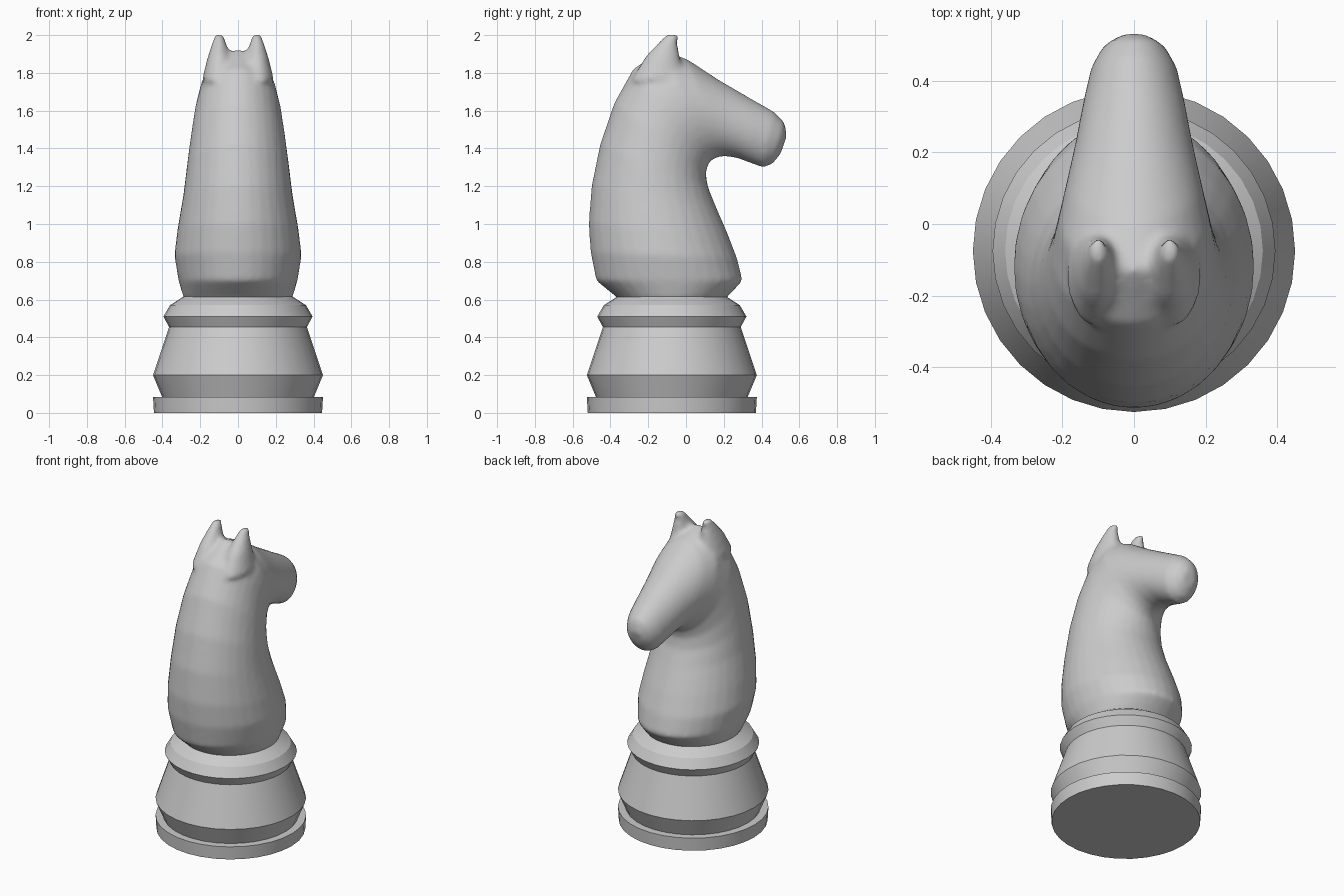
import bpy, bmesh, math
from mathutils import Vector

cube = bpy.data.objects.get("Cube")
if cube:
    bpy.data.objects.remove(cube, do_unlink=True)

grey = bpy.data.materials.new("light grey")
grey.use_nodes = True
grey.diffuse_color = (0.6, 0.6, 0.6, 1)
grey.node_tree.nodes["Principled BSDF"].inputs["Base Color"].default_value = (0.6, 0.6, 0.6, 1)


def finish(name, bm, angle):
    bmesh.ops.recalc_face_normals(bm, faces=bm.faces)
    mesh = bpy.data.meshes.new(name)
    bm.to_mesh(mesh)
    bm.free()
    mesh.materials.append(grey)
    ob = bpy.data.objects.new(name, mesh)
    bpy.context.collection.objects.link(ob)
    bpy.ops.object.select_all(action="DESELECT")
    ob.select_set(True)
    bpy.context.view_layer.objects.active = ob
    bpy.ops.object.shade_smooth_by_angle(angle=math.radians(angle))
    return ob


def loft(bm, rings):
    """Skin a list of point rings and close both ends."""
    loops = [[bm.verts.new(p) for p in ring] for ring in rings]
    n = len(loops[0])
    for a, b in zip(loops, loops[1:]):
        for i in range(n):
            j = (i + 1) % n
            bm.faces.new((a[i], a[j], b[j], b[i]))
    bm.faces.new(loops[0])
    bm.faces.new(loops[-1])


def section(back, front, width, x=0, n=32):
    """Elliptical ring between a back and a front point given as (y, z)."""
    b, f = Vector((x, *back)), Vector((x, *front))
    mid, half = (b + f) / 2, (b - f) / 2
    turns = [2 * math.pi * i / n for i in range(n)]
    return [mid + half * math.cos(t) + Vector((width * math.sin(t), 0, 0)) for t in turns]


# Turned base
def turned(name, profile):
    bm = bmesh.new()
    loft(bm, [section((-0.075 - r, z), (-0.075 + r, z), r) for r, z in profile])
    return finish(name, bm, 25)


turned("base_foot", [(0.445, 0), (0.45, 0.085), (0.4, 0.085)])
turned("base_pedestal", [(0.4, 0.08), (0.45, 0.2), (0.365, 0.455), (0.395, 0.51),
                         (0.36, 0.57), (0.29, 0.615)])

# Neck and head: back point, front point, half width
bm = bmesh.new()
loft(bm, [section(*s) for s in [
    ((-0.32, 0.56), (0.17, 0.56), 0.25),
    ((-0.37, 0.615), (0.22, 0.615), 0.29),
    ((-0.475, 0.7), (0.3, 0.7), 0.315),
    ((-0.505, 0.85), (0.27, 0.82), 0.337),
    ((-0.515, 1.0), (0.22, 0.95), 0.32),
    ((-0.5, 1.2), (0.155, 1.1), 0.29),
    ((-0.455, 1.42), (0.115, 1.2), 0.27),
    ((-0.38, 1.64), (0.105, 1.27), 0.25),
    ((-0.28, 1.82), (0.12, 1.325), 0.23),
    ((-0.13, 1.925), (0.155, 1.35), 0.21),
    ((0.01, 1.87), (0.2, 1.36), 0.19),
    ((0.17, 1.765), (0.27, 1.35), 0.165),
    ((0.35, 1.66), (0.35, 1.32), 0.14),
    ((0.465, 1.595), (0.405, 1.3), 0.12),
    ((0.52, 1.54), (0.455, 1.315), 0.09),
    ((0.535, 1.47), (0.5, 1.37), 0.045)]])

# Ears
for side in (-0.1, 0.1):
    loft(bm, [section((-0.29, 1.76), (-0.0, 1.77), 0.09, side),
              section((-0.215, 1.885), (-0.03, 1.87), 0.062, side),
              section((-0.14, 1.965), (-0.045, 1.95), 0.037, side),
              section((-0.1, 2.005), (-0.04, 2.005), 0.02, side)])
body = finish("horse_head", bm, 180)

# Blend ears and head into one skin
remesh = body.modifiers.new("blend", "REMESH")
remesh.mode = "VOXEL"
remesh.voxel_size = 0.015
remesh.use_smooth_shade = True
smooth = body.modifiers.new("soften", "SMOOTH")
smooth.factor = 0.5
smooth.iterations = 6
